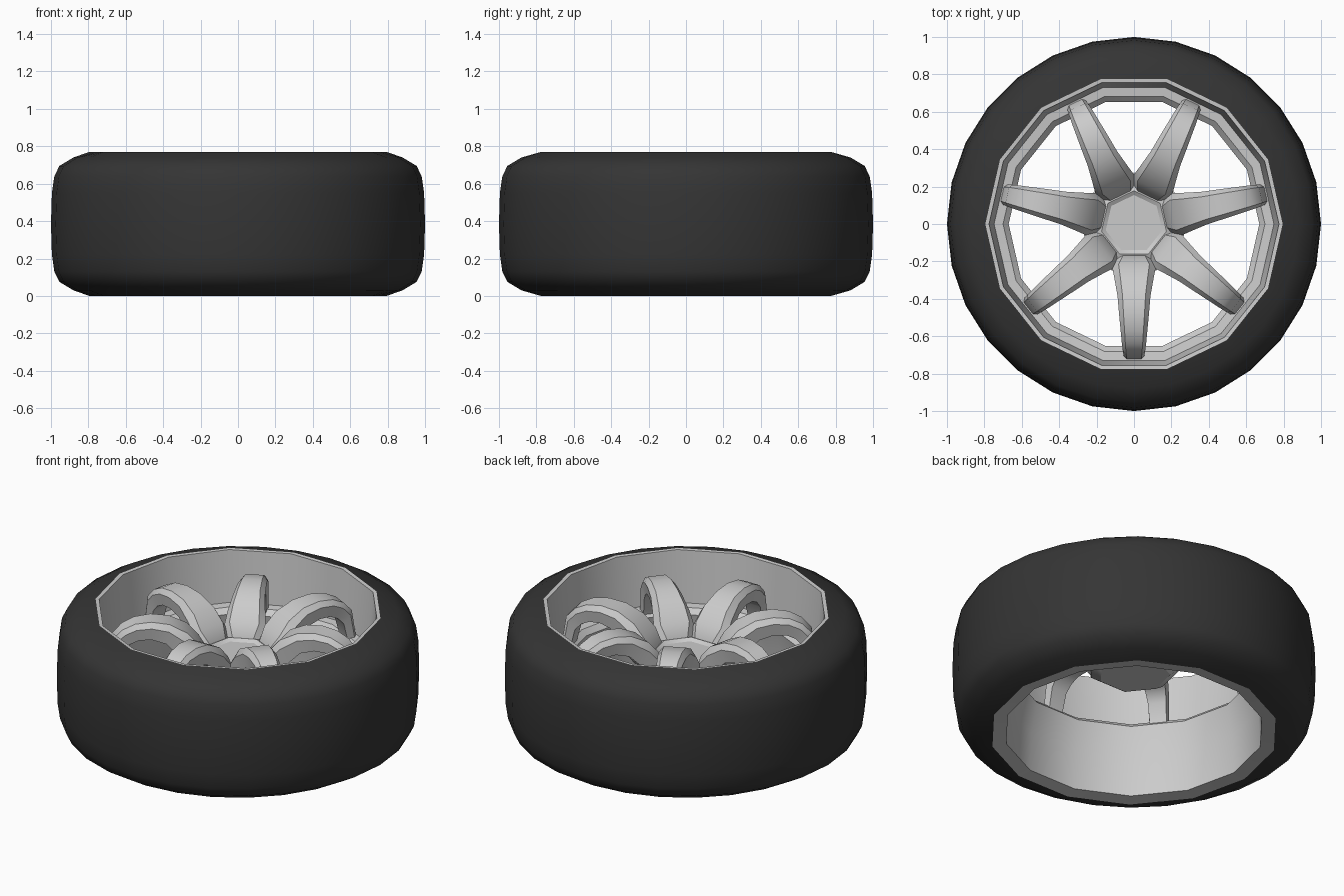
import bpy, bmesh
from math import sin, cos, pi, radians

if "Cube" in bpy.data.objects:
    bpy.data.objects.remove(bpy.data.objects["Cube"])


def finish(bm, name, angle, colour=None):
    mesh = bpy.data.meshes.new(name)
    bm.to_mesh(mesh)
    bm.free()
    ob = bpy.data.objects.new(name, mesh)
    bpy.context.collection.objects.link(ob)
    if colour:
        mat = bpy.data.materials.new(name + "_material")
        mat.diffuse_color = colour
        mat.use_nodes = True
        mat.node_tree.nodes["Principled BSDF"].inputs["Base Color"].default_value = mat.diffuse_color
        mesh.materials.append(mat)
    bpy.ops.object.select_all(action='DESELECT')
    bpy.context.view_layer.objects.active = ob
    ob.select_set(True)
    bpy.ops.object.shade_smooth_by_angle(angle=radians(angle))
    return ob


def lathe(name, profile, segs, phase=0.0, flat=(), angle=30, colour=None):
    """Revolve (r, z) points; rings listed in flat keep only half the corners."""
    bm = bmesh.new()
    rings = []
    for i, (r, z) in enumerate(profile):
        ring = []
        for k in range(segs):
            a = phase + 2 * pi * k / segs
            rr = r * cos(2 * pi / segs) if i in flat and k % 2 else r
            ring.append(bm.verts.new((rr * cos(a), rr * sin(a), z)))
        rings.append(ring)
    for a, b in zip(rings, rings[1:]):
        for k in range(segs):
            n = (k + 1) % segs
            bm.faces.new((a[k], a[n], b[n], b[k]))
    bmesh.ops.remove_doubles(bm, verts=bm.verts, dist=1e-5)
    return finish(bm, name, angle, colour)


# Tyre: bulged rubber whose openings meet the 14-sided rim
half = [(0.795, 0.0), (0.88, 0.03), (0.955, 0.075), (0.982, 0.13), (0.995, 0.22)]
tyre = half + [(1.0, 0.385)] + [(r, 0.77 - z) for r, z in reversed(half)]
lathe("tyre", tyre, 28, flat=(0, len(tyre) - 1), angle=60,
      colour=(0.035, 0.035, 0.035, 1))

# Rim barrel: deep dish, ledge for the spokes, flared back half
lathe("rim", [(0.795, 0.77), (0.775, 0.768), (0.748, 0.46), (0.70, 0.455),
              (0.67, 0.425), (0.708, 0.24), (0.717, 0.01), (0.795, 0.0)], 14)

# Hub: seven-sided boss with webs reaching out between the spokes
lathe("hub", [(0, 0.37), (0.20, 0.37), (0.26, 0.41), (0.275, 0.47),
              (0.215, 0.50), (0.178, 0.515), (0.155, 0.50), (0, 0.50)], 7,
      phase=pi / 2)

# Spokes: arched bars, each station = top (r, z), underside (r, z), half width
stations = [
    (0.160, 0.50, 0.16, 0.38, 0.078),
    (0.215, 0.585, 0.24, 0.42, 0.118),
    (0.280, 0.66, 0.31, 0.51, 0.105),
    (0.380, 0.712, 0.40, 0.60, 0.088),
    (0.480, 0.727, 0.48, 0.625, 0.080),
    (0.570, 0.715, 0.55, 0.62, 0.072),
    (0.640, 0.68, 0.60, 0.595, 0.066),
    (0.695, 0.62, 0.64, 0.55, 0.060),
    (0.725, 0.44, 0.668, 0.44, 0.055),
]
section = [(-0.7, 0), (0.7, 0), (1, 0.3), (0.85, 1), (-0.85, 1), (-1, 0.3)]
bm = bmesh.new()
for s in range(7):
    a = -pi / 2 + 2 * pi * s / 7
    rings = []
    for rt, zt, rb, zb, w in stations:
        ring = []
        for u, t in section:
            r, z, v = rt + (rb - rt) * t, zt + (zb - zt) * t, u * w
            ring.append(bm.verts.new((r * cos(a) - v * sin(a),
                                      r * sin(a) + v * cos(a), z)))
        rings.append(ring)
    for p, q in zip(rings, rings[1:]):
        for k in range(6):
            n = (k + 1) % 6
            bm.faces.new((p[k], p[n], q[n], q[k]))
    bm.faces.new(rings[0])
    bm.faces.new(rings[-1])
bmesh.ops.recalc_face_normals(bm, faces=bm.faces)
finish(bm, "spokes", 35)
